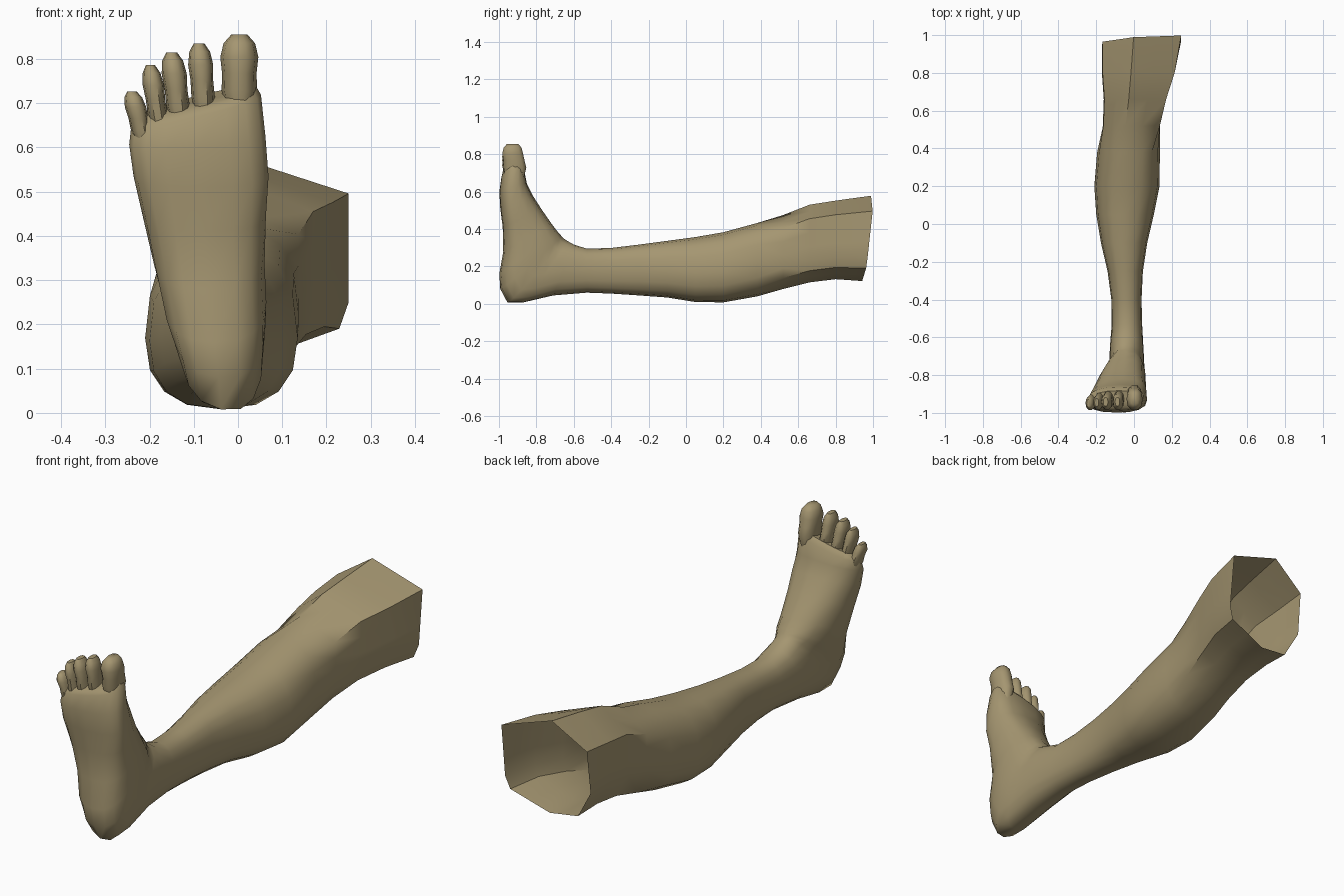
import bpy, bmesh, math
from mathutils import Vector

cube = bpy.data.objects.get("Cube")
if cube:
    bpy.data.objects.remove(cube, do_unlink=True)

skin = bpy.data.materials.new("tan skin")
skin.use_nodes = True
SKIN = (0.376, 0.305, 0.165, 1)
skin.diffuse_color = SKIN
skin.node_tree.nodes["Principled BSDF"].inputs["Base Color"].default_value = SKIN
skin.node_tree.nodes["Principled BSDF"].inputs["Roughness"].default_value = 0.8

SIDES = 16


def soft(v, power):
    return math.copysign(abs(v) ** power, v)


def section(top, bottom, x0, x1, widest=0.5, power=0.85, slope=0, lean=0, sides=SIDES):
    """Egg-shaped section between a top and a bottom (y, z) point."""
    xc, half = (x0 + x1) / 2, (x1 - x0) / 2
    points = []
    for i in range(sides):
        a = math.tau * i / sides
        c, s = soft(math.cos(a), power), soft(math.sin(a), power)
        t = widest * (1 - s) if s > 0 else widest - s * (1 - widest)
        dx = half * c
        points.append(Vector((xc + dx + lean * max(s, 0) ** 2,
                              top[0] + (bottom[0] - top[0]) * t,
                              top[1] + (bottom[1] - top[1]) * t + slope * dx)))
    return points


# Thigh outline: ring index, then position across and up its bounding box
THIGH = [(-1, 1, 0.28), (2, 1, 0.82), (4, 0.4, 1), (6, 0.01, 0.76), (9, 0, 0.32),
         (10, 0.17, 0.04), (12, 0.5, 0), (14, 0.95, 0.15), (15, 1, 0.28)]


def thigh_section(y, x0, x1, z0, z1, tilt=0, turn=0):
    """Faceted section with a high inner corner and a ridge on top."""
    points = []
    for i in range(SIDES):
        for (ia, ua, va), (ib, ub, vb) in zip(THIGH, THIGH[1:]):
            if ia <= i <= ib:
                f = (i - ia) / (ib - ia)
                u, v = ua + (ub - ua) * f, va + (vb - va) * f
        points.append(Vector((x0 + (x1 - x0) * u, y + tilt * (v - 0.5) + turn * (u - 0.5),
                              z0 + (z1 - z0) * v)))
    return points


def loft(name, sections, cap_start=False):
    """Skin a row of sections; the far end is always closed."""
    bm = bmesh.new()
    rings = [[bm.verts.new(p) for p in s] for s in sections]
    n = len(rings[0])
    for a, b in zip(rings, rings[1:]):
        for i in range(n):
            j = (i + 1) % n
            bm.faces.new((a[i], a[j], b[j], b[i]))
    if cap_start:
        bm.faces.new(rings[0])
    bm.faces.new(rings[-1])
    bmesh.ops.recalc_face_normals(bm, faces=bm.faces)
    # keep the outside facing out even on the open tube
    probe = max(bm.faces, key=lambda f: f.calc_center_median().x)
    if probe.normal.x < 0:
        bmesh.ops.reverse_faces(bm, faces=bm.faces)
    mesh = bpy.data.meshes.new(name)
    bm.to_mesh(mesh)
    bm.free()
    obj = bpy.data.objects.new(name, mesh)
    bpy.context.collection.objects.link(obj)
    mesh.materials.append(skin)
    bpy.ops.object.select_all(action="DESELECT")
    obj.select_set(True)
    bpy.context.view_layer.objects.active = obj
    bpy.ops.object.shade_smooth_by_angle(angle=math.radians(50))


# Open thigh and knee
rings = [
    thigh_section(0.967, -0.17, 0.25, 0.122, 0.578, 0.05, 0.03),
    thigh_section(0.80, -0.17, 0.215, 0.132, 0.552),
    thigh_section(0.66, -0.16, 0.17, 0.115, 0.530),
    thigh_section(0.52, -0.165, 0.137, 0.08, 0.475),
]
# Calf and shin: y, left/right x, low/high z, widest point
CALF = [
    (0.38, -0.195, 0.137, 0.04, 0.432, 0.54),
    (0.20, -0.21, 0.135, 0.008, 0.383, 0.57),
    (0.05, -0.20, 0.105, 0.010, 0.357, 0.56),
    (-0.10, -0.175, 0.07, 0.034, 0.337, 0.53),
    (-0.25, -0.14, 0.047, 0.045, 0.317, 0.50),
    (-0.40, -0.12, 0.04, 0.055, 0.299, 0.50),
    (-0.53, -0.118, 0.043, 0.06, 0.295, 0.50),
]
rings += [section((y, z1), (y, z0), x0, x1, w, 0.83) for y, x0, x1, z0, z1, w in CALF]

# Ankle, heel and foot: sections fan round from the instep crease
FOOT = [
    ((-0.60, 0.317), (-0.71, 0.045), -0.128, 0.05, 0.50, 0, 0),
    ((-0.635, 0.337), (-0.87, 0.008), -0.130, 0.055, 0.50, -0.15, 0),
    ((-0.655, 0.350), (-0.955, 0.008), -0.135, 0.058, 0.53, -0.2, 0),
    ((-0.665, 0.362), (-0.993, 0.080), -0.150, 0.062, 0.55, -0.1, 0),
    ((-0.68, 0.378), (-0.998, 0.16), -0.168, 0.064, 0.58, 0, 0.01),
    ((-0.713, 0.42), (-0.977, 0.28), -0.190, 0.06, 0.60, 0, 0.015),
    ((-0.772, 0.505), (-0.980, 0.41), -0.215, 0.063, 0.65, 0, 0.02),
    ((-0.82, 0.58), (-0.993, 0.51), -0.236, 0.069, 0.65, 0, 0.025),
    ((-0.85, 0.64), (-0.998, 0.60), -0.246, 0.062, 0.60, 0.06, 0.025),
    ((-0.862, 0.70), (-0.988, 0.67), -0.241, 0.052, 0.50, 0.23, 0.02),
    ((-0.882, 0.72), (-0.975, 0.69), -0.220, 0.042, 0.50, 0.24, 0.01),
]
rings += [section(t, b, x0, x1, w, 0.8, slope, lean)
          for t, b, x0, x1, w, slope, lean in FOOT]
loft("leg_and_foot", rings)

# Toes: base x, tip x, base z, tip z, half width, half depth
TOES = {
    "big_toe": (0.003, 0.003, 0.66, 0.855, 0.041, 0.058),
    "second_toe": (-0.074, -0.088, 0.65, 0.835, 0.027, 0.044),
    "third_toe": (-0.128, -0.150, 0.63, 0.815, 0.027, 0.043),
    "fourth_toe": (-0.172, -0.198, 0.61, 0.786, 0.023, 0.040),
    "little_toe": (-0.208, -0.240, 0.59, 0.727, 0.023, 0.037),
}
# height fraction, width factor, depth factor, backward shift
TOE_SHAPE = [(0, 0.65, 0.75, 0.015), (0.35, 0.98, 1.1, 0.012), (0.55, 0.95, 1.0, 0.008),
             (0.74, 1.05, 1.0, 0), (0.9, 0.87, 0.85, 0), (1, 0.45, 0.55, 0)]
for name, (xa, xb, za, zb, w, d) in TOES.items():
    toe = []
    for t, fw, fd, back in TOE_SHAPE:
        x, z = xa + (xb - xa) * t, za + (zb - za) * t
        y = -0.985 + d + back
        toe.append(section((y + d * fd, z), (y - d * fd, z), x - w * fw, x + w * fw, sides=10))
    loft(name, toe, cap_start=True)
